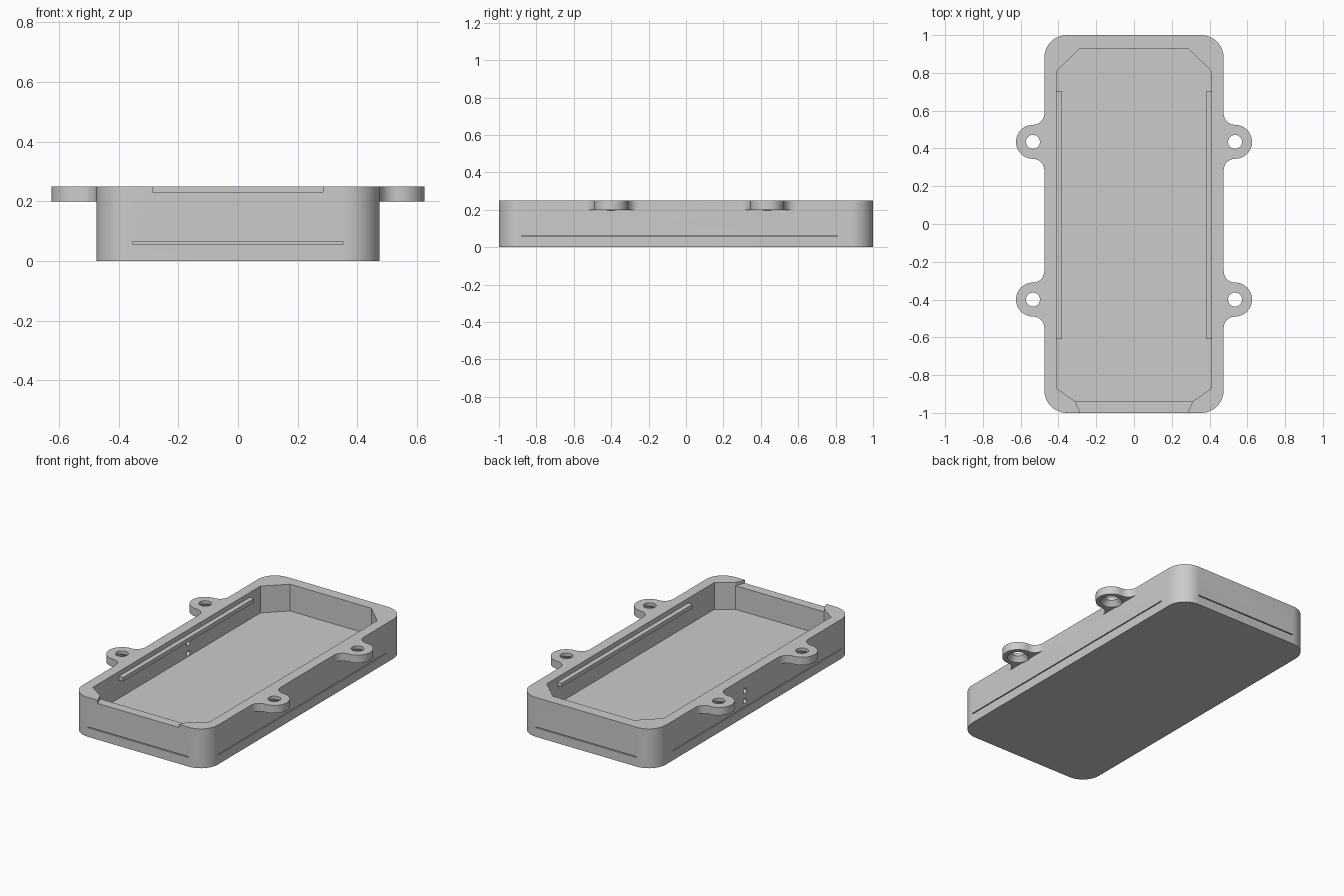
import bpy, bmesh
from math import cos, sin, pi, radians

cube = bpy.data.objects.get("Cube")
if cube:
    bpy.data.objects.remove(cube, do_unlink=True)

grey = bpy.data.materials.new("light_grey")
grey.use_nodes = True
colour = (0.6, 0.6, 0.6, 1)
grey.diffuse_color = colour
grey.node_tree.nodes["Principled BSDF"].inputs["Base Color"].default_value = colour


def arc(cx, cy, r, start, end, steps=12):
    """Points on an arc, angles in degrees."""
    angles = [radians(start + (end - start) * i / steps) for i in range(steps + 1)]
    return [(cx + r * cos(a), cy + r * sin(a)) for a in angles]


def prism(name, outline, z0, z1):
    """Extrude a flat outline between two heights."""
    bm = bmesh.new()
    base = bm.faces.new([bm.verts.new((x, y, z0)) for x, y in outline])
    top = bmesh.ops.extrude_face_region(bm, geom=[base])["geom"]
    for v in top:
        if isinstance(v, bmesh.types.BMVert):
            v.co.z = z1
    bmesh.ops.recalc_face_normals(bm, faces=bm.faces)
    return finish(name, bm)


def finish(name, bm):
    mesh = bpy.data.meshes.new(name)
    bm.to_mesh(mesh)
    bm.free()
    mesh.materials.append(grey)
    obj = bpy.data.objects.new(name, mesh)
    bpy.context.collection.objects.link(obj)
    return obj


def box(name, x0, x1, y0, y1, z0, z1):
    return prism(name, [(x0, y0), (x1, y0), (x1, y1), (x0, y1)], z0, z1)


def cone(name, r0, r1, depth, location, rotation=(0, 0, 0)):
    bm = bmesh.new()
    bmesh.ops.create_cone(bm, cap_ends=True, segments=32,
                          radius1=r0, radius2=r1, depth=depth)
    obj = finish(name, bm)
    obj.location, obj.rotation_euler = location, rotation
    return obj


def boolean(target, tool, operation):
    """Apply a boolean and drop the tool."""
    mod = target.modifiers.new(operation, "BOOLEAN")
    mod.operation, mod.object, mod.solver = operation, tool, "EXACT"
    tool.hide_render = True
    bpy.context.view_layer.objects.active = target
    bpy.ops.object.modifier_apply(modifier=mod.name)
    bpy.data.objects.remove(tool, do_unlink=True)


W, L, H, R = 0.475, 1.0, 0.25, 0.12
FLOOR = 0.08

# Tray shell with rounded corners
outline = []
for cx, cy, a in ((W - R, L - R, 0), (R - W, L - R, 90),
                  (R - W, R - L, 180), (W - R, R - L, 270)):
    outline += arc(cx, cy, R, a, a + 90)
tray = prism("tray", outline, 0, H)

# Screw ears with filleted roots, holes and countersinks from below
EAR_X, EAR_R, FILLET = 0.535, 0.09, 0.06
for side in (1, -1):
    for y in (0.435, -0.4):
        gap = EAR_R + FILLET
        pts = [(W - 0.03, y - gap)]
        pts += arc(EAR_X, y - gap, FILLET, 180, 90)
        pts += arc(EAR_X, y, EAR_R, -90, 90, 24)[1:]
        pts += arc(EAR_X, y + gap, FILLET, 270, 180)[1:]
        pts += [(W - 0.03, y + gap)]
        ear = prism("ear", [(side * px, py) for px, py in pts], 0.2, H)
        boolean(tray, ear, "UNION")
        x = side * EAR_X
        boolean(tray, cone("hole", 0.037, 0.037, 0.2, (x, y, 0.22)), "DIFFERENCE")
        boolean(tray, cone("sink", 0.066, 0.037, 0.035, (x, y, 0.2125)), "DIFFERENCE")

# Cavity with chamfered corners
half = [(0.31, -0.94), (0.41, -0.87), (0.41, 0.81), (0.285, 0.93)]
cavity = half + [(-x, y) for x, y in reversed(half)]
boolean(tray, prism("cavity", cavity, FLOOR, 0.4), "DIFFERENCE")

# Dovetail notch in the front rim
notch = [(-0.281, -1.01), (0.281, -1.01), (0.31, -0.94), (0.31, -0.93),
         (-0.31, -0.93), (-0.31, -0.94)]
boolean(tray, prism("notch", notch, 0.23, 0.4), "DIFFERENCE")

# Thin groove along each outer wall
GZ, GH, GD = 0.057, 0.063, 0.015
for s in (1, -1):
    x0, x1 = sorted((s * (W - GD), s * (W + 0.1)))
    boolean(tray, box("groove", x0, x1, -0.88, 0.81, GZ, GH), "DIFFERENCE")
    y0, y1 = sorted((s * (L - GD), s * (L + 0.1)))
    boolean(tray, box("groove", -0.353, 0.353, y0, y1, GZ, GH), "DIFFERENCE")

# Two small holes through the right wall
for z in (0.1, 0.165):
    pin = cone("port", 0.016, 0.016, 0.2, (-0.44, 0.087, z), (0, pi / 2, 0))
    boolean(tray, pin, "DIFFERENCE")

tray.select_set(True)
bpy.context.view_layer.objects.active = tray
bpy.ops.object.shade_smooth_by_angle(angle=radians(30))

# Rails inside the long walls
for name, s in (("left_rail", 1), ("right_rail", -1)):
    a, b = sorted((s * 0.38, s * 0.412))
    box(name, a, b, -0.61, 0.705, 0.195, 0.22)
